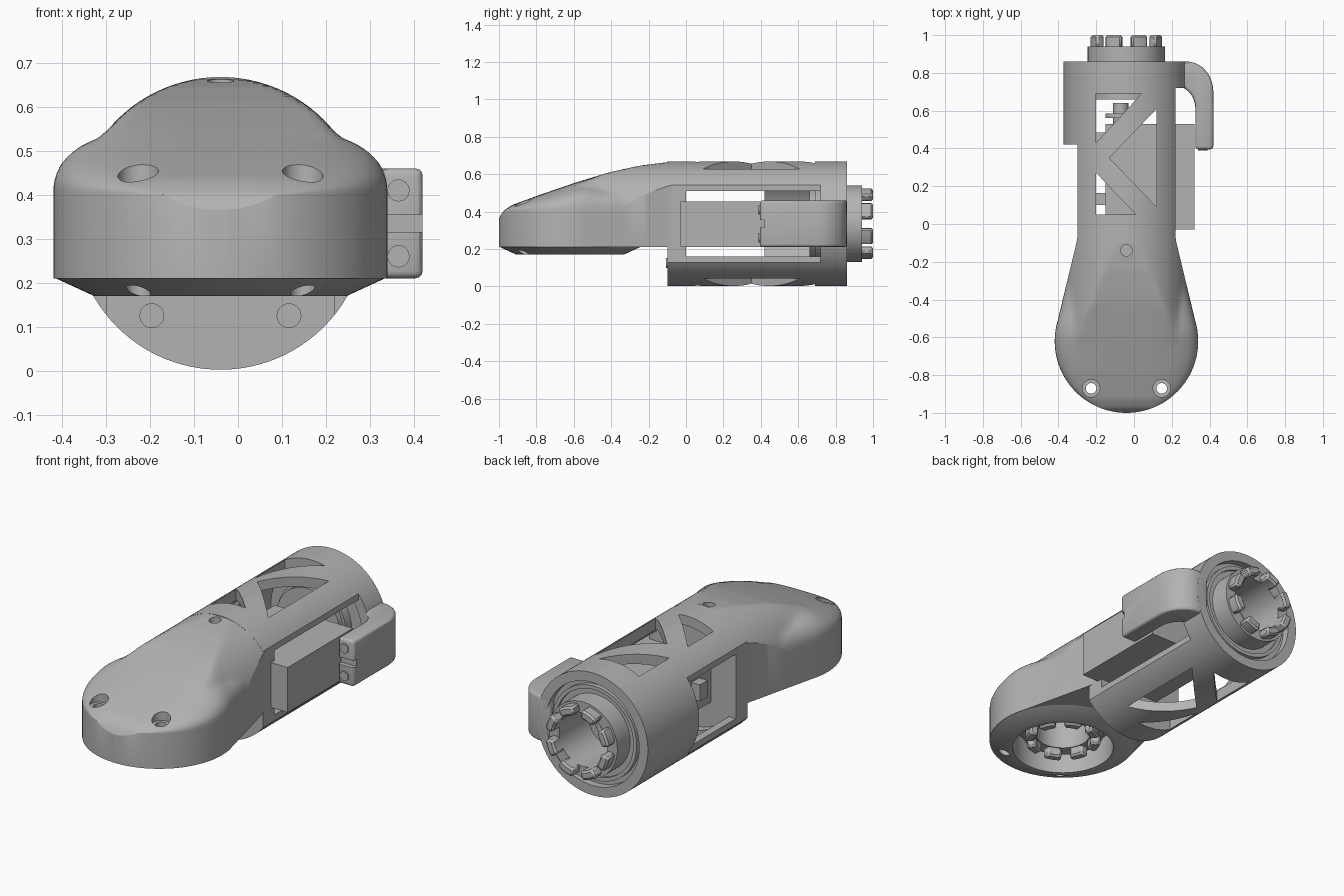
import bpy, bmesh
from math import sin, cos, pi, sqrt, radians

if "Cube" in bpy.data.objects:
    bpy.data.objects.remove(bpy.data.objects["Cube"])

grey = bpy.data.materials.new("plain grey")
grey.use_nodes = True
grey.diffuse_color = (0.45, 0.45, 0.45, 1)
grey.node_tree.nodes["Principled BSDF"].inputs["Base Color"].default_value = grey.diffuse_color

CX, CZ, R = -0.04, 0.335, 0.333      # tube axis and radius
HY, HR = -0.62, 0.38                 # head centre and radius


def select(ob):
    bpy.ops.object.select_all(action='DESELECT')
    ob.select_set(True)
    bpy.context.view_layer.objects.active = ob


def make(name, bm):
    bmesh.ops.recalc_face_normals(bm, faces=bm.faces)
    me = bpy.data.meshes.new(name)
    bm.to_mesh(me)
    bm.free()
    me.materials.append(grey)
    ob = bpy.data.objects.new(name, me)
    bpy.context.collection.objects.link(ob)
    return ob


def skin(name, rings, loop=False):
    """Join equal rings of points with quads; cap the ends unless looped."""
    bm = bmesh.new()
    rows = [[bm.verts.new(p) for p in ring] for ring in rings]
    n = len(rows[0])
    for i in range(len(rows) if loop else len(rows) - 1):
        a, b = rows[i], rows[(i + 1) % len(rows)]
        for j in range(n):
            k = (j + 1) % n
            bm.faces.new((a[j], a[k], b[k], b[j]))
    if not loop:
        bm.faces.new(rows[0])
        bm.faces.new(rows[-1])
    return make(name, bm)


def place(a, b, h, axis):
    return (a, b, h) if axis == 'z' else (a, h, b)


def prism(name, pts, lo, hi, axis='z'):
    return skin(name, [[place(a, b, h, axis) for a, b in pts] for h in (lo, hi)])


def box(name, x, y, z):
    return prism(name, [(x[0], y[0]), (x[1], y[0]), (x[1], y[1]), (x[0], y[1])], *z)


def circle(a, b, r, n=96):
    return [(a + r * cos(2 * pi * i / n), b + r * sin(2 * pi * i / n)) for i in range(n)]


def disc(name, a, b, r, lo, hi, axis='z'):
    return prism(name, circle(a, b, r), lo, hi, axis)


def lathe(name, profile, a, b, axis):
    """Closed (radius, height) profile spun into a ring."""
    return skin(name, [[place(u, v, h, axis) for u, v in circle(a, b, r)]
                       for r, h in profile], loop=True)


def cut(ob, *cutters):
    for c in cutters:
        m = ob.modifiers.new("cut", 'BOOLEAN')
        m.operation, m.solver, m.object = 'DIFFERENCE', 'EXACT', c
        select(ob)
        bpy.ops.object.modifier_apply(modifier=m.name)


def bevel(ob, width, segments=1):
    m = ob.modifiers.new("bevel", 'BEVEL')
    m.width, m.segments, m.limit_method = width, segments, 'ANGLE'


def teeth(name, a, b, r0, r1, lo, hi, axis):
    """Eight blocks around a ring."""
    for i in range(8):
        mid, half = pi / 8 + i * pi / 4, 0.25
        arc = [mid - half + half * k / 3 for k in range(7)]
        pts = [(a + r1 * cos(t), b + r1 * sin(t)) for t in arc]
        pts += [(a + r0 * cos(t), b + r0 * sin(t)) for t in reversed(arc)]
        bevel(prism(f"{name}_{i + 1}", pts, lo, hi, axis), 0.01)


helpers = []


def helper(ob):
    ob.hide_render = True
    helpers.append(ob)
    return ob


# Tube: bored cylinder with flattened sides, side openings and truss windows
tube = disc("forearm_tube", CX, CZ, R, -0.10, 0.86, 'y')
cut(tube,
    helper(disc("bore_cut", CX, CZ, 0.28, 0.0, 0.9, 'y')),
    helper(box("left_flat_cut", (0.22, 0.5), (-0.2, 0.72), (-0.1, 0.8))),
    helper(box("right_flat_cut", (-0.6, -0.30), (-0.2, 0.42), (-0.1, 0.8))),
    helper(box("left_window_cut", (0, 0.5), (0, 0.72), (0.16, 0.51))),
    helper(box("right_window_cut", (-0.6, 0), (0, 0.42), (0.16, 0.51))))
triangles = [[(-0.20, 0.69), (0.04, 0.69), (-0.20, 0.43)],
             [(-0.13, 0.35), (0.12, 0.61), (0.12, 0.09)],
             [(-0.20, 0.27), (-0.20, 0.05), (0.01, 0.05)]]
for tri in triangles:
    cut(tube, helper(prism("truss_cut", tri, -0.1, 0.8)))

# Wrist: bearing steps, hub and crown teeth
lathe("outer_bearing", [(0.25, 0.74), (0.285, 0.74), (0.285, 0.82), (0.25, 0.82)], CX, CZ, 'y')
lathe("inner_bearing", [(0.20, 0.74), (0.255, 0.74), (0.255, 0.845), (0.235, 0.845),
                        (0.235, 0.83), (0.20, 0.83)], CX, CZ, 'y')
lathe("wrist_hub", [(0.145, 0.69), (0.205, 0.69), (0.205, 0.94), (0.145, 0.94)], CX, CZ, 'y')
teeth("crown_tooth", CX, CZ, 0.145, 0.193, 0.93, 1.0, 'y')


# Head: paddle plan, falling top and a dome that runs on from the tube
TOP = [(-1.0, 0.365), (-0.975, 0.405), (-0.93, 0.435), (-0.78, 0.49), (-0.59, 0.555),
       (-0.41, 0.61), (-0.25, 0.645), (-0.10, 0.664), (0.0, 0.667)]


def top_height(y):
    for (y0, z0), (y1, z1) in zip(TOP, TOP[1:]):
        if y <= y1:
            return z0 + (z1 - z0) * max(0, y - y0) / (y1 - y0)
    return TOP[-1][1]


def half_width(y):
    if y < -0.531:
        return sqrt(max(0, HR ** 2 - (y - HY) ** 2))
    return max(0.26, 0.26 + 0.241 * (-0.08 - y))


def section(y, steps=48):
    w, top = half_width(y), top_height(y)
    shoulder, side = min(top, 0.55), min(0.40, top - 0.0005)
    pts = [(CX - w, y, 0.21)]
    for i in range(steps + 1):
        t = -cos(pi * i / steps)
        d = abs(t * w)
        z = side + (shoulder - side) * max(0, 1 - abs(t) ** 3) ** (1 / 2.6)
        if d < R - 0.001:
            z = max(z, CZ + sqrt((R - 0.001) ** 2 - d * d))
        low = min(top, z)
        # the nose stays rounded where it falls below the dome
        crown = side + (top - side) * max(0, 1 - abs(t) ** 3) ** (1 / 2.6)
        blend = min(1, max(0, (y + 0.65) / 0.2))
        pts.append((CX + t * w, y, crown * (1 - blend) + low * blend))
    return pts + [(CX + w, y, 0.21)]


stations = [HY - HR * cos(0.04 + (pi / 2 - 0.04) * i / 20) for i in range(21)]
stations += [HY + (HY * -1 - 0.07) * i / 20 for i in range(1, 21)]
head = skin("head_shell", [section(y) for y in stations])
rim = lathe("head_rim", [(0.26, 0.17), (0.288, 0.17), (0.377, 0.211), (0.26, 0.211)], CX, HY, 'z')
cut(head,
    helper(disc("socket_cut", CX, HY, 0.26, 0.1, 0.32)),
    helper(disc("socket_core_cut", CX, HY, 0.14, 0.1, 0.42)),
    helper(disc("top_hole_cut", CX, -0.14, 0.03, 0.62, 0.8)))
for side in (-1, 1):
    x = CX + side * 0.187
    hole = helper(disc("bolt_hole_cut", x, -0.87, 0.028, 0.1, 0.8))
    cut(head, hole, helper(disc("bolt_seat_cut", x, -0.87, 0.046, 0.42, 0.8)))
    cut(rim, hole)
    # bolts on the tube's front plate
    disc("plate_bolt", CX + side * 0.156, 0.125, 0.028, -0.107, -0.09, 'y')

# Toothed socket ring under the head
lathe("socket_ring", [(0.14, 0.25), (0.21, 0.25), (0.21, 0.33), (0.14, 0.33)], CX, HY, 'z')
teeth("socket_tooth", CX, HY, 0.145, 0.195, 0.20, 0.26, 'z')

# Motor inside the tube, with its lugs and output shaft
box("motor_body", (-0.15, 0.32), (-0.03, 0.53), (0.21, 0.455))
for y in (0.10, 0.42):
    box("motor_lug", (-0.20, -0.14), (y, y + 0.065), (0.29, 0.38))
disc("motor_shaft", CX - 0.03, CZ, 0.04, 0.52, 0.64, 'y')
disc("motor_horn", CX - 0.03, CZ, 0.08, 0.56, 0.585, 'y')
lathe("horn_plate", [(0.11, 0.66), (0.19, 0.66), (0.19, 0.69), (0.11, 0.69)], CX, CZ, 'y')

# Side cover that hooks from the tube over the motor
quarter = [pi / 2 * i / 10 for i in range(11)]
plan = [(0.22, 0.86)] + [(0.28 + 0.14 * sin(t), 0.70 + 0.16 * cos(t)) for t in quarter]
plan += [(0.42, 0.395), (0.325, 0.395)]
plan += [(0.22 + 0.105 * cos(t), 0.61 + 0.12 * sin(t)) for t in quarter]
cover = prism("side_cover", plan, 0.21, 0.46)
select(cover)
bevel(cover, 0.022, 3)
bpy.ops.object.modifier_apply(modifier="bevel")
cut(cover, helper(box("cover_notch_cut", (0.3, 0.5), (0.3, 0.42), (0.315, 0.355))))
for z in (0.26, 0.41):
    disc("cover_bolt", 0.365, z, 0.025, 0.388, 0.41, 'y')

# Remove cutters and smooth the curved surfaces
for ob in helpers:
    bpy.data.objects.remove(ob)
for ob in list(bpy.context.scene.objects):
    if ob.type == 'MESH':
        select(ob)
        bpy.ops.object.shade_smooth_by_angle(angle=radians(30))
